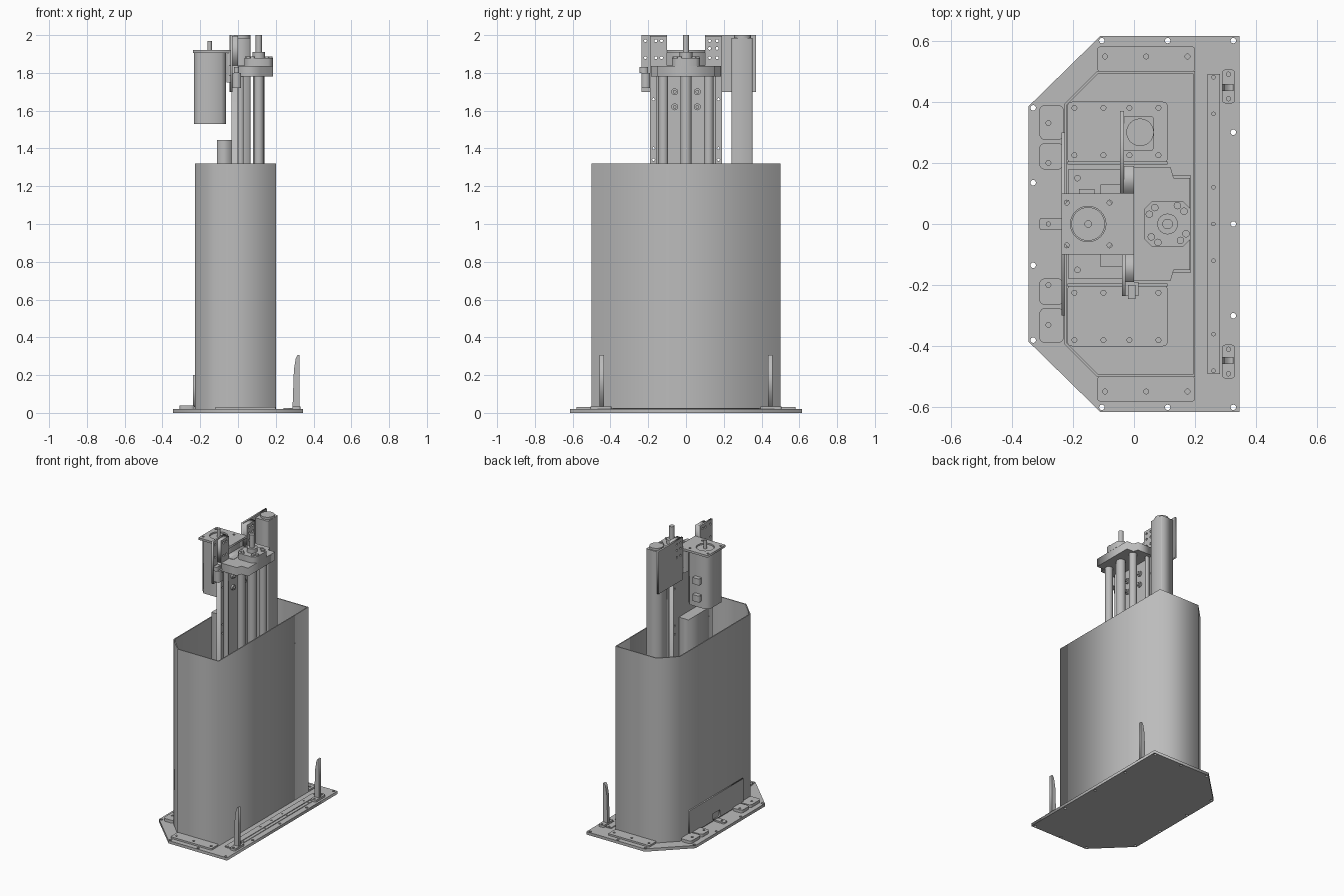
import bpy
import math
from mathutils import Matrix

cube = bpy.data.objects.get("Cube")
if cube:
    bpy.data.objects.remove(cube, do_unlink=True)

grey = bpy.data.materials.new("plain_grey")
grey.use_nodes = True
grey.diffuse_color = (0.5, 0.5, 0.5, 1)
grey.node_tree.nodes["Principled BSDF"].inputs["Base Color"].default_value = (0.5, 0.5, 0.5, 1)

# Columns give the world directions of the outline's u, v and thickness
AXES = {
    "z": Matrix.Identity(4),
    "x": Matrix(((0, 0, 1, 0), (1, 0, 0, 0), (0, 1, 0, 0), (0, 0, 0, 1))),
    "y": Matrix(((1, 0, 0, 0), (0, 0, -1, 0), (0, 1, 0, 0), (0, 0, 0, 1))),
}


def circle(u, v, r, n=16):
    return [(u + r * math.cos(math.tau * i / n), v + r * math.sin(math.tau * i / n)) for i in range(n)]


def rect(u0, u1, v0, v1, r=0.0):
    if not r:
        return [(u0, v0), (u1, v0), (u1, v1), (u0, v1)]
    pts = []
    corners = [(u1 - r, v1 - r), (u0 + r, v1 - r), (u0 + r, v0 + r), (u1 - r, v0 + r)]
    for k, (cu, cv) in enumerate(corners):
        for i in range(5):
            a = (k + i / 4) * math.pi / 2
            pts.append((cu + r * math.cos(a), cv + r * math.sin(a)))
    return pts


def mirrored(pts):
    """Complete a half outline (v >= 0) across v = 0."""
    return pts + [(u, -v) for u, v in reversed(pts)]


def plate(name, outline, a, b, axis="z", holes=()):
    """Extrude an outline with holes from a to b along an axis."""
    curve = bpy.data.curves.new(name, "CURVE")
    curve.dimensions = "2D"
    curve.fill_mode = "BOTH"
    curve.extrude = abs(b - a) / 2
    for loop in [outline, *holes]:
        spline = curve.splines.new("POLY")
        spline.points.add(len(loop) - 1)
        for p, (u, v) in zip(spline.points, loop):
            p.co = (u, v, 0, 1)
        spline.use_cyclic_u = True
    temp = bpy.data.objects.new(name, curve)
    bpy.context.collection.objects.link(temp)
    bpy.context.view_layer.update()
    mesh = bpy.data.meshes.new_from_object(temp.evaluated_get(bpy.context.evaluated_depsgraph_get()))
    bpy.data.objects.remove(temp, do_unlink=True)
    mid = (a + b) / 2 * (-1 if axis == "y" else 1)
    mesh.transform(AXES[axis] @ Matrix.Translation((0, 0, mid)))
    mesh.materials.clear()
    mesh.materials.append(grey)
    obj = bpy.data.objects.new(name, mesh)
    bpy.context.collection.objects.link(obj)
    return obj


def box(name, x0, x1, y0, y1, z0, z1):
    return plate(name, rect(x0, x1, y0, y1), z0, z1)


def rod(name, u, v, r, a, b, axis="z", n=32):
    obj = plate(name, circle(u, v, r, n), a, b, axis)
    bpy.ops.object.select_all(action="DESELECT")
    obj.select_set(True)
    bpy.context.view_layer.objects.active = obj
    bpy.ops.object.shade_smooth_by_angle(angle=math.radians(35))
    return obj


SIDES = (("left", 1), ("right", -1))

# Base plate with bolt holes round its rim
base = mirrored([(0.345, 0.615), (-0.11, 0.615), (-0.345, 0.385)])
rim = [(-0.105, 0.6), (0.11, 0.6), (0.325, 0.6), (0.325, 0.3), (-0.33, 0.38), (-0.33, 0.135)]
holes = [circle(u, s * v, 0.009) for u, v in rim for s in (1, -1)] + [circle(0.325, 0, 0.009)]
plate("base_plate", base, 0, 0.02, holes=holes)

# Open-topped housing with a cover plate low on its back
outer = mirrored([(0.2, 0.5), (-0.12, 0.5), (-0.228, 0.392)])
inner = mirrored([(0.193, 0.493), (-0.117, 0.493), (-0.221, 0.389)])
plate("housing", outer, 0.02, 1.32, holes=[inner])
cover = [(-0.3, 0.03), (0.3, 0.03), (0.3, 0.2), (-0.3, 0.2)]
plate("back_cover", cover, -0.237, -0.228, "x", [rect(-0.04, 0.04, 0.035, 0.08)])

# Strips along the front of the base
strip = [circle(0.26, y * 0.12, 0.006, 10) for y in range(-4, 5) if abs(y) != 2]
plate("front_strip", rect(0.24, 0.282, -0.49, 0.49), 0.02, 0.027, holes=strip)
plate("front_step", rect(0.284, 0.305, -0.39, 0.39), 0.02, 0.024,
      holes=[circle(0.295, y * 0.12, 0.005, 10) for y in (-3, -1, 1, 3)])
plate("back_tab_middle", rect(-0.31, -0.23, -0.02, 0.02, 0.01), 0.02, 0.03,
      holes=[circle(-0.28, 0, 0.007, 10)])

for side, s in SIDES:
    def span(a, b):
        return (a, b) if s > 0 else (-b, -a)

    # Housing foot flanges and rear tabs
    plate(f"{side}_foot_flange", rect(-0.12, 0.2, *span(0.5, 0.58), 0.008), 0.02, 0.032,
          holes=[circle(x, s * 0.548, 0.008) for x in (-0.095, 0.04, 0.175)])
    plate(f"{side}_outer_back_tab", rect(-0.31, -0.23, *span(0.275, 0.39), 0.02), 0.02, 0.04,
          holes=[circle(-0.28, s * 0.33, 0.008)])
    plate(f"{side}_inner_back_tab", rect(-0.31, -0.23, *span(0.178, 0.265), 0.02), 0.02, 0.04,
          holes=[circle(-0.28, s * 0.2, 0.008)])

    # Upright guide fins on their feet
    plate(f"{side}_fin_foot", rect(0.288, 0.33, *span(0.395, 0.505), 0.01), 0.02, 0.035,
          holes=[circle(0.309, s * y, 0.007) for y in (0.41, 0.49)])
    fin = [(0.289, 0.035), (0.325, 0.035), (0.325, 0.307), (0.316, 0.307), (0.306, 0.29), (0.296, 0.23)]
    plate(f"{side}_fin", fin, s * 0.435, s * 0.458, "y")

    # Inner mounting angles
    inner_holes = [circle(x, s * y, 0.008) for x in (-0.195, -0.1, -0.015, 0.08) for y in (0.225, 0.38)]
    plate(f"{side}_inner_angle_base", rect(-0.218, 0.11, *span(0.2, 0.4), 0.015), 0.02, 0.035, holes=inner_holes)
    box(f"{side}_inner_angle_wall", -0.218, 0.11, *span(0.195, 0.205), 0.035, 0.3)

    # Guide rods beside the lifting screw
    rod(f"{side}_guide_rod", 0.11, s * 0.12, 0.026, 0.05, 1.785)
    box(f"{side}_rail", 0.0, 0.03, *span(0.145, 0.16), 0.05, 1.78)
    for z in (1.62, 1.7):
        rod(f"{side}_plate_bolt", s * 0.06, z, 0.018, -0.005, 0.012, "x", 20)
        rod(f"{side}_plate_bolt_head", s * 0.06, z, 0.01, 0.012, 0.022, "x", 6)

# Lift mechanism: floor plate, backbone plate, screw
floor = mirrored([(0.185, 0.16), (0.12, 0.16), (0.12, 0.18), (-0.215, 0.18)])
plate("mechanism_floor", floor, 0.03, 0.055, holes=[circle(-0.185, s * 0.15, 0.009) for s in (1, -1)])
back_holes = [circle(s * 0.172, z, 0.007, 10) for s in (1, -1) for z in (1.34, 1.4, 1.66)]
plate("backbone_plate", rect(-0.19, 0.19, 0.055, 1.84), -0.035, 0.0, "x", back_holes)
rod("lift_screw", 0.11, 0, 0.03, 0.055, 1.785)

# Head plate with bearing flange, nut and shaft
head = mirrored([(0.184, 0.15), (0.13, 0.15), (0.12, 0.185), (0.0, 0.185)])
plate("head_plate", head, 1.78, 1.837)
plate("head_block", rect(-0.06, 0.035, -0.1, 0.1), 1.785, 1.84)
flange = mirrored([(0.185, 0.05), (0.16, 0.075), (0.06, 0.075), (0.035, 0.05)])
plate("bearing_flange", flange, 1.837, 1.88)
for i in range(8):
    angle = math.radians(45 * (i // 2) * 2 + (38 if i % 2 else 62))
    rod("flange_bolt", 0.11 + 0.068 * math.cos(angle), 0.068 * math.sin(angle), 0.012, 1.88, 1.888, n=16)
rod("bearing_nut", 0.11, 0, 0.034, 1.88, 1.91, n=24)
rod("drive_shaft", 0.11, 0, 0.017, 1.91, 2.0)

# Upper side brackets
left_holes = [circle(y, z, 0.008, 10) for y in (0.125, 0.165) for z in (1.88, 1.93, 1.97)]
left = [(0.1, 1.7), (0.37, 1.7), (0.37, 2.0), (0.1, 2.0)]
plate("left_bracket", left, -0.045, -0.033, "x", left_holes)
plate("left_bracket_block", rect(0.1, 0.19, 1.84, 1.995), -0.033, 0.0, "x", left_holes)
right_holes = [circle(-y, z, 0.008, 10) for y in (0.13, 0.16, 0.215) for z in (1.88, 1.97)]
plate("right_bracket", rect(-0.235, -0.1, 1.7, 2.0), -0.04, -0.028, "x", right_holes)
plate("right_bracket_block", rect(-0.19, -0.1, 1.84, 1.995), -0.028, 0.0, "x", right_holes[:4])
box("sensor_clamp", -0.028, 0.015, -0.235, -0.19, 1.72, 1.8)
box("sensor_tip", -0.02, 0.005, -0.245, -0.2, 1.8, 1.83)

# Actuator column with a round cap
column = [(-0.033, 0.24), (0.06, 0.24), (0.065, 0.25), (0.065, 0.345), (0.06, 0.352), (-0.033, 0.352)]
plate("actuator_column", column, 0.035, 1.985)
rod("actuator_cap", 0.02, 0.3, 0.045, 1.985, 2.0)

# Motor hung from its mounting plate
mount_holes = [circle(x, y, 0.008) for x in (-0.22, -0.08) for y in (-0.07, 0.07)]
plate("motor_mount", rect(-0.238, 0.0, -0.1, 0.1), 1.905, 1.92,
      holes=mount_holes + [circle(-0.15, 0, 0.058, 32)])
c, h = -0.148, 0.085
body = [(c + u * h, v * h) for u, v in ((1, 0.7), (0.7, 1), (-0.7, 1), (-1, 0.7),
                                       (-1, -0.7), (-0.7, -1), (0.7, -1), (1, -0.7))]
plate("motor_body", body, 1.53, 1.905)
rod("motor_boss", -0.15, 0, 0.055, 1.9, 1.912)
rod("motor_shaft", -0.15, 0, 0.012, 1.91, 1.97, n=20)
for z in (1.58, 1.7):
    box("motor_connector", -0.18, -0.13, 0.085, 0.115, z, z + 0.045)
box("mount_web", -0.06, -0.035, -0.1, 0.1, 1.75, 1.905)

# Control box on the back of the backbone
box("control_box", -0.11, -0.035, -0.14, 0.13, 1.05, 1.445)
